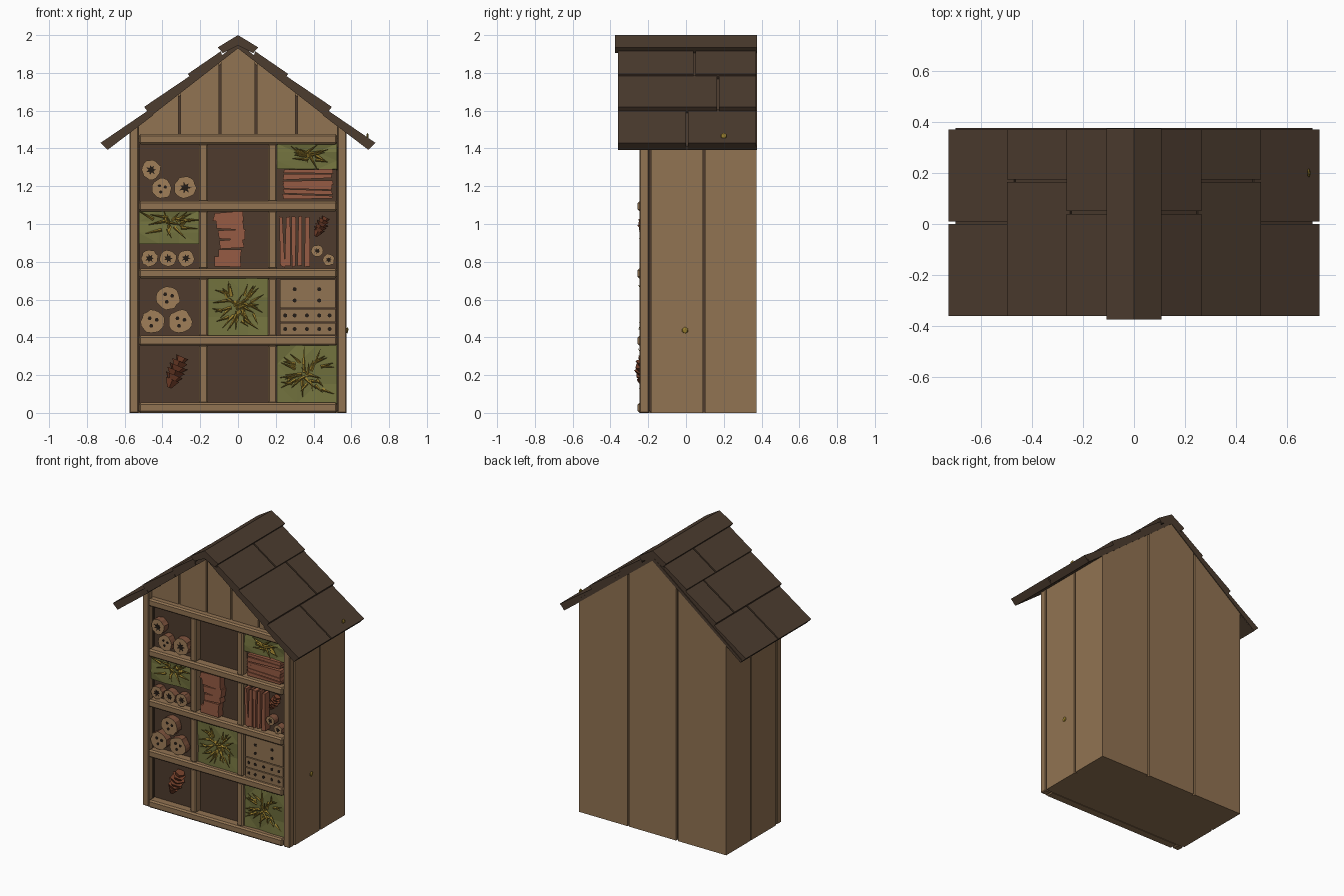
import bpy, bmesh, math, random
from mathutils import Vector, Matrix

random.seed(4)
if "Cube" in bpy.data.objects:
    bpy.data.objects.remove(bpy.data.objects["Cube"])


def material(name, *rgb):
    col = [((c / 255 + 0.055) / 1.055) ** 2.4 for c in rgb] + [1]
    m = bpy.data.materials.new(name)
    m.use_nodes = True
    m.diffuse_color = col
    bsdf = m.node_tree.nodes["Principled BSDF"]
    bsdf.inputs["Base Color"].default_value = col
    bsdf.inputs["Roughness"].default_value = 0.9
    return m


WOOD = material("tan wood", 145, 115, 82)
ROOF = material("dark roof wood", 76, 60, 47)
INNER = material("dark interior", 78, 59, 45)
MOSS = material("olive moss", 114, 114, 62)
STRAW = material("yellow straw", 152, 126, 46)
CLAY = material("terracotta", 150, 91, 67)
LOG = material("log end", 160, 126, 89)
BARK = material("red bark", 128, 84, 62)
HOLE = material("black hole", 36, 28, 22)
CONE = material("pine cone brown", 124, 68, 45)


def finish(name, bm, *mats):
    bmesh.ops.recalc_face_normals(bm, faces=bm.faces[:])
    me = bpy.data.meshes.new(name)
    bm.to_mesh(me)
    bm.free()
    for m in mats:
        me.materials.append(m)
    ob = bpy.data.objects.new(name, me)
    bpy.context.collection.objects.link(ob)
    return ob


def prism(name, polys, y0, y1, mat, cap=None, bevel=0):
    """Extrude xz outlines from y0 to y1; cap colours the front faces."""
    bm = bmesh.new()
    for pts in polys:
        a = [bm.verts.new((x, y0, z)) for x, z in pts]
        b = [bm.verts.new((x, y1, z)) for x, z in pts]
        bm.faces.new(a).material_index = 1 if cap else 0
        bm.faces.new(b[::-1])
        for i in range(len(pts)):
            j = (i + 1) % len(pts)
            bm.faces.new((a[i], b[i], b[j], a[j]))
    ob = finish(name, bm, *([mat, cap] if cap else [mat]))
    if bevel:
        mod = ob.modifiers.new("Bevel", "BEVEL")
        mod.width, mod.segments = bevel, 1
    return ob


def rect(x0, x1, z0, z1, j=0):
    r = lambda: random.uniform(-j, j)
    return [(x + r(), z + r()) for x, z in ((x0, z0), (x1, z0), (x1, z1), (x0, z1))]


def ring(x, z, r, n, jitter=0, star=1):
    return [(x + q * math.cos(t), z + q * math.sin(t)) for t, q in
            ((2 * math.pi * i / n, r * (star if i % 2 else 1) * random.uniform(1 - jitter, 1))
             for i in range(n))]


def under_roof(x0, x1, z0, lower=0):
    top = lambda x: 1.935 - lower - 0.775 * abs(x)
    mid = [(0, top(0))] if x0 < 0 < x1 else []
    return [(x0, z0), (x1, z0), (x1, top(x1))] + mid + [(x0, top(x0))]


# Body: dark core clad in planks with narrow gaps
G = 0.006
prism("core", [under_roof(-0.56, 0.56, 0.004, 0.015)], -0.19, 0.355, INNER)
prism("floor_board", [rect(-0.56, 0.56, 0, 0.01)], -0.19, 0.355, WOOD)
cuts = [-0.575, -0.19, 0.19, 0.575]
prism("back_planks", [under_roof(a + G * (a > -0.5), b - G * (b < 0.5), 0)
                      for a, b in zip(cuts, cuts[1:])], 0.35, 0.372, WOOD)
for side, s in (("left", 1), ("right", -1)):
    wall = [(s * x, z) for x, z in under_roof(0.55, 0.575, 0)]
    prism(side + "_front_plank", [wall], -0.185, 0.095 - G, WOOD)
    prism(side + "_rear_plank", [wall], 0.095 + G, 0.352, WOOD)
    post = [(s * x, z) for x, z in under_roof(0.526, 0.575, 0)]
    prism(side + "_front_post", [post], -0.245, -0.196, WOOD, bevel=0.005)
    prism(side + "_post_core", [[(s * x, z) for x, z in under_roof(0.52, 0.56, 0.01)]],
          -0.2, -0.18, INNER)
cuts = [-0.535, -0.31, -0.095, 0.095, 0.31, 0.535]
prism("gable_planks", [under_roof(a + G, b - G, 1.45) for a, b in zip(cuts, cuts[1:])],
      -0.212, -0.185, WOOD)

# Shelves and dividers
STEP = 0.3555
for i in range(5):
    z = max(0, STEP * i)
    prism(f"shelf_{i}", [rect(-0.525, 0.525, z, z + 0.054)], -0.256, -0.185, WOOD, bevel=0.01)
    if i < 4:
        for s in (-1, 1):
            prism(f"divider_{i}_{'left' if s > 0 else 'right'}",
                  [rect(s * 0.183 - 0.023, s * 0.183 + 0.023, z + 0.05, z + STEP + 0.004)],
                  -0.243, -0.185, WOOD, bevel=0.008)

# Roof: sheet, overlapping shingle rows and ridge boards
rows = [((0.727, 1.43), (0.47, 1.605), (0.45, 1.575), (0.69, 1.393), 0.005),
        ((0.497, 1.62), (0.25, 1.787), (0.24, 1.745), (0.472, 1.587), 0.17),
        ((0.265, 1.795), (0.09, 1.915), (0.08, 1.87), (0.242, 1.76), 0.045)]
for side, s in (("left", 1), ("right", -1)):
    flip = lambda pts: [(s * x, z) for x, z in pts]
    prism(side + "_roof_sheet", [flip([(0, 1.93), (0.69, 1.393), (0.7, 1.41), (0, 1.96)])],
          -0.355, 0.376, ROOF)
    for i, (*pts, seam) in enumerate(rows):
        prism(f"{side}_shingle_front_{i}", [flip(pts)], -0.36, seam - 0.005, ROOF)
        prism(f"{side}_shingle_back_{i}", [flip(pts)], seam + 0.005, 0.371, ROOF)
    prism(side + "_ridge_board", [flip([(0.107, 1.935), (0, 2), (0, 1.945), (0.08, 1.905)])],
          -0.375, 0.375, ROOF)


# Fillings
def log(x, z, r, cracked):
    prism("log", [ring(x, z, r, 18, 0.14)], -0.24, -0.185, BARK, cap=LOG)
    if cracked:
        marks = [ring(x, z, r * 0.55, 14, 0.2, 0.5)]
    else:
        marks = [ring(x + r * 0.35 * math.cos(t), z + r * 0.35 * math.sin(t), r * 0.16, 6)
                 for t in (0.4, 2.3, 4.4)]
    prism("log_holes", marks, -0.242, -0.236, HOLE)


def moss(x0, x1, z0, z1):
    bm = bmesh.new()
    bmesh.ops.create_grid(bm, x_segments=3, y_segments=3, size=0.5)
    for v in bm.verts:
        x, z = v.co.x + 0.5, v.co.y + 0.5
        v.co = (x0 + (x1 - x0) * x, random.uniform(-0.228, -0.212), z0 + (z1 - z0) * z)
    bmesh.ops.triangulate(bm, faces=bm.faces[:])
    ob = finish("moss_panel", bm, MOSS)
    ob.modifiers.new("Solid", "SOLIDIFY").thickness = 0.02


def straw(x0, x1, z0, z1, count):
    bm = bmesh.new()
    mid = Vector(((x0 + x1) / 2, 0, (z0 + z1) / 2))
    for _ in range(count):
        p = Vector((random.uniform(x0, x1), -0.232, random.uniform(z0, z1)))
        d = (p - mid) * Vector((1, 0, 1))
        d = d.normalized() + Vector((random.uniform(-.5, .5), random.uniform(-0.45, -0.05),
                                     random.uniform(-.5, .5)))
        rot = d.to_track_quat("Z", "Y").to_matrix().to_4x4()
        bmesh.ops.create_cone(bm, cap_ends=True, segments=4, radius1=0.009, radius2=0.001,
                              depth=random.uniform(0.05, 0.095),
                              matrix=Matrix.Translation(p) @ rot)
    finish("straw_blades", bm, STRAW)


def pine_cone(x, z, length, r, tilt):
    bm = bmesh.new()
    turn = Matrix.Translation((x, -0.222, z)) @ Matrix.Rotation(tilt, 4, "Y")
    for i in range(6):
        t = i / 5
        at = Matrix.Translation((0, 0, (t - 0.5) * length)) @ Matrix.Rotation(i * 0.6, 4, "Z")
        bmesh.ops.create_cone(bm, cap_ends=True, segments=5, depth=length * 0.36,
                              radius1=r * (0.5 + 0.55 * math.sin(math.pi * (0.15 + 0.75 * t))),
                              radius2=r * 0.25, matrix=turn @ at @ Matrix.Rotation(math.pi, 4, "X"))
    finish("pine_cone", bm, CONE)


# Top row: logs, empty cell, moss above clay tiles
log(-0.46, 1.287, 0.055, True)
log(-0.403, 1.188, 0.056, False)
log(-0.28, 1.192, 0.062, True)
moss(0.206, 0.524, 1.29, 1.425)
straw(0.25, 0.49, 1.32, 1.40, 16)
prism("stacked_tiles", [rect(0.24, 0.5, z, z + 0.023, 0.006) for z in
                        [1.13 + 0.027 * i for i in range(6)]], -0.24, -0.185, CLAY)

# Third row: moss over logs, leaning clay stack, upright clay tiles
moss(-0.524, -0.206, 0.895, 1.072)
straw(-0.49, -0.24, 0.95, 1.05, 20)
for x in (-0.468, -0.37, -0.275):
    log(x, 0.818, 0.048, True)
prism("leaning_tiles", [rect(-0.12 + random.uniform(-.01, .02), 0.03 + random.uniform(-.03, .02),
                             z, z + 0.044, 0.008) for z in [0.778 + 0.048 * i for i in range(6)]],
      -0.24, -0.185, CLAY)
prism("upright_tiles", [rect(x, x + 0.024, 0.775, 1.04, 0.007) for x in
                        [0.218 + 0.034 * i for i in range(5)]], -0.24, -0.185, CLAY)
pine_cone(0.437, 0.985, 0.085, 0.035, 0.5)
log(0.42, 0.857, 0.034, True)
log(0.48, 0.81, 0.034, True)

# Second row: big logs, moss, drilled blocks
for x, z in ((-0.37, 0.61), (-0.452, 0.483), (-0.305, 0.483)):
    log(x, z, 0.067, False)
moss(-0.16, 0.16, 0.405, 0.715)
straw(-0.11, 0.11, 0.46, 0.67, 40)
blocks = [(0.412, 0.476), (0.482, 0.55), (0.556, 0.705)]
prism("drilled_blocks", [rect(0.222, 0.517, *b) for b in blocks], -0.236, -0.185, WOOD)
dots = [(x, z) for z in (0.655, 0.595, 0.516, 0.444) for x in (0.3, 0.43)]
dots += [(x, z) for z in (0.516, 0.444) for x in (0.25, 0.365, 0.485)]
prism("drill_holes", [ring(x, z, 0.011, 8) for x, z in dots], -0.238, -0.232, HOLE)

# Bottom row: pine cone, empty cell, moss
pine_cone(-0.33, 0.215, 0.13, 0.052, 0.4)
moss(0.206, 0.524, 0.05, 0.36)
straw(0.25, 0.48, 0.1, 0.31, 32)

# Small lichen tufts on the left wall and roof
for x, y, z in ((0.578, -0.005, 0.437), (0.685, 0.2, 1.465)):
    bm = bmesh.new()
    bmesh.ops.create_icosphere(bm, subdivisions=1, radius=0.018,
                               matrix=Matrix.Translation((x, y, z)) @ Matrix.Diagonal((.4, 1, 1, 1)))
    finish("lichen_tuft", bm, STRAW)
